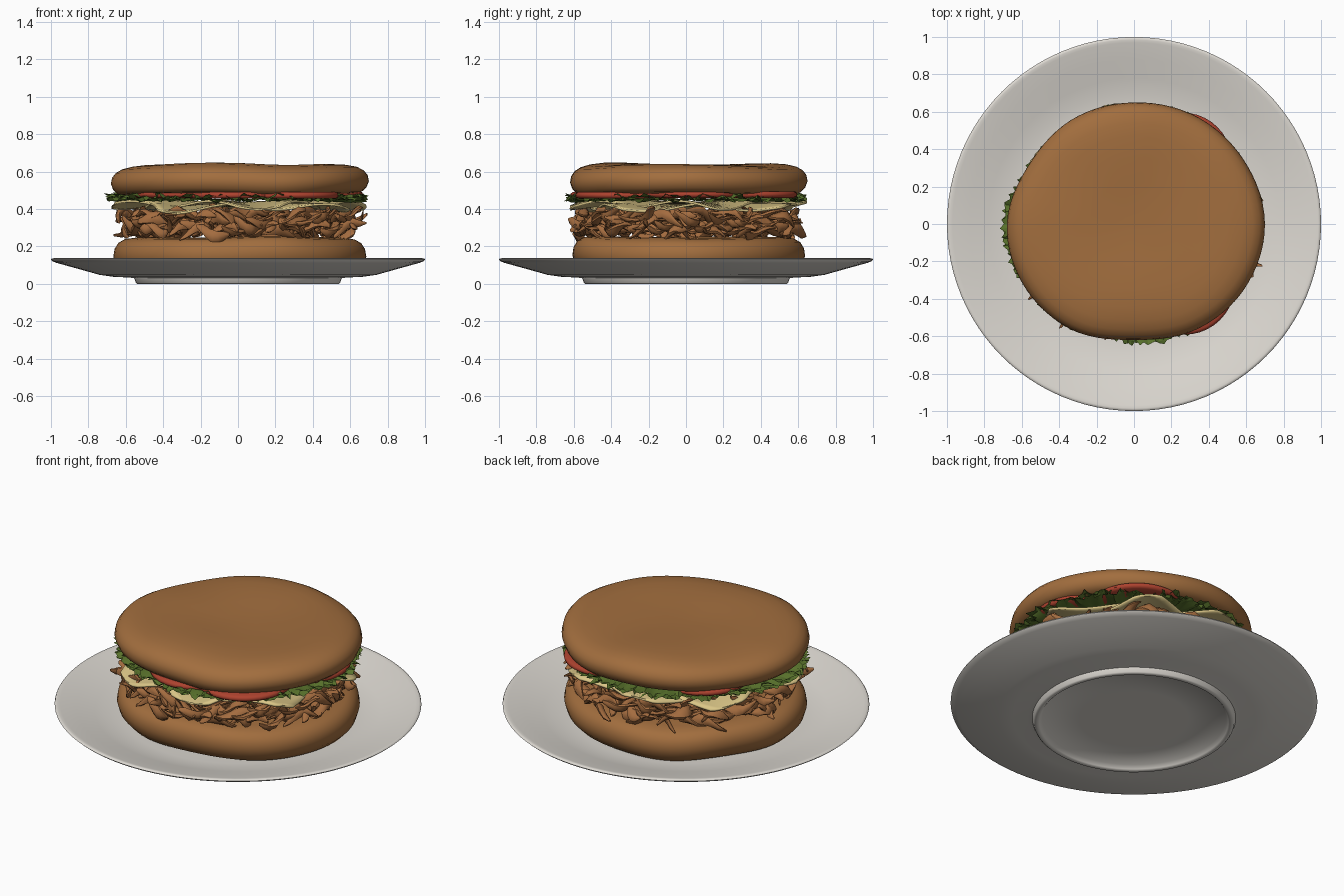
import bpy, bmesh, math, random
from mathutils import Vector, noise

if "Cube" in bpy.data.objects:
    bpy.data.objects.remove(bpy.data.objects["Cube"])

random.seed(7)
TAU = math.tau


def material(name, rgb):
    m = bpy.data.materials.new(name)
    m.diffuse_color = (*rgb, 1)
    m.use_nodes = True
    m.node_tree.nodes["Principled BSDF"].inputs["Base Color"].default_value = m.diffuse_color
    return m


CHINA = material("warm white", (0.72, 0.69, 0.64))
CRUST = material("bun brown", (0.36, 0.155, 0.048))
MEAT = material("meat brown", (0.37, 0.15, 0.05))
CHEESE = material("pale cheese", (0.70, 0.56, 0.24))
GREEN = material("leaf green", (0.10, 0.17, 0.025))
RED = material("tomato red", (0.42, 0.055, 0.028))


def finish(bm, name, mat, angle=40):
    bmesh.ops.recalc_face_normals(bm, faces=bm.faces)
    me = bpy.data.meshes.new(name)
    bm.to_mesh(me)
    bm.free()
    me.materials.append(mat)
    ob = bpy.data.objects.new(name, me)
    bpy.context.collection.objects.link(ob)
    bpy.ops.object.select_all(action='DESELECT')
    ob.select_set(True)
    bpy.context.view_layer.objects.active = ob
    bpy.ops.object.shade_smooth_by_angle(angle=math.radians(angle))
    return ob


def bridge(bm, a, b):
    n = len(a)
    for i in range(n):
        bm.faces.new((a[i], a[(i + 1) % n], b[(i + 1) % n], b[i]))


def lathe(bm, profile, n, place):
    """Closed solid of rings; place(r, z, angle) gives each vertex."""
    rings = [[bm.verts.new(place(r, z, TAU * i / n)) for i in range(n)] for r, z in profile]
    for a, b in zip(rings, rings[1:]):
        bridge(bm, a, b)
    for ring in (rings[0], rings[-1]):
        mid = bm.verts.new(sum((v.co for v in ring), Vector()) / n)
        for i in range(n):
            bm.faces.new((ring[i], ring[(i + 1) % n], mid))


def polar(r, z, a):
    return (r * math.cos(a), r * math.sin(a), z)


# Plate with a recessed foot and a raised rim
plate = bmesh.new()
lathe(plate, [(0.3, 0.025), (0.5, 0.025), (0.515, 0.006), (0.522, 0.0), (0.54, 0.0),
              (0.546, 0.006), (0.555, 0.03), (0.58, 0.034), (0.66, 0.037), (0.74, 0.048),
              (0.85, 0.079), (0.97, 0.112), (0.99, 0.12), (1.0, 0.129), (0.996, 0.136),
              (0.985, 0.137), (0.97, 0.134), (0.88, 0.113), (0.78, 0.085), (0.7, 0.066),
              (0.62, 0.058), (0.3, 0.055)], 96, polar)
finish(plate, "plate", CHINA, 60)

# Uneven bun outline: radius every 30 degrees, smoothly interpolated
OUTLINE = [0.70, 0.68, 0.665, 0.65, 0.65, 0.645, 0.68, 0.675, 0.655, 0.62, 0.655, 0.685]


def outline(a):
    t = a / TAU * 12
    i = int(t)
    f = t - i
    p = [OUTLINE[(i + k) % 12] for k in (-1, 0, 1, 2)]
    return p[1] + 0.5 * f * (p[2] - p[0] + f * (2 * p[0] - 5 * p[1] + 4 * p[2] - p[3]
                                               + f * (3 * (p[1] - p[2]) + p[3] - p[0])))


def bun(name, profile, scale, seed):
    def place(r, z, a):
        rr = r * outline(a) * scale
        x, y = rr * math.cos(a), rr * math.sin(a)
        wave = noise.noise(Vector((x * 2.2, y * 2.2, seed))) * 0.016 * min(1, r * 2)
        return (x, y, z + wave)
    bm = bmesh.new()
    lathe(bm, profile, 80, place)
    return finish(bm, name, CRUST, 70)


bun("bottom_bun", [(0.5, 0.056), (0.86, 0.056), (0.93, 0.07), (0.98, 0.105), (1.0, 0.15),
                   (0.99, 0.19), (0.96, 0.222), (0.91, 0.241), (0.82, 0.249), (0.6, 0.25),
                   (0.3, 0.249)], 0.98, 3.1)
bun("top_bun", [(0.3, 0.478), (0.7, 0.478), (0.88, 0.477), (0.945, 0.484), (0.98, 0.505),
                (1.0, 0.54), (0.99, 0.572), (0.96, 0.598), (0.91, 0.617), (0.83, 0.63),
                (0.72, 0.637), (0.55, 0.637), (0.35, 0.633), (0.15, 0.627)], 1.0, 8.6)


# Shredded meat: bent, tapered strips heaped on the bottom bun
def strip(bm, centre, yaw, length, width, bend, tilt):
    rings = []
    steps, sides = 7, 7
    twist = random.uniform(0, TAU)
    along = Vector((math.cos(yaw), math.sin(yaw), tilt))
    side = Vector((-math.sin(yaw), math.cos(yaw), 0))
    up = Vector((0, 0, 1))
    for k in range(steps):
        t = k / (steps - 1) * 2 - 1
        c = centre + along * (t * length / 2)
        c += side * bend * (t * t - 0.4) + up * 0.018 * math.sin(t * 3 + twist)
        w = width * (1 - 0.72 * abs(t) ** 2.5) * random.uniform(0.8, 1.2)
        spin = twist + t * 0.8
        ring = []
        for i in range(sides):
            a = TAU * i / sides
            u, v = w * math.cos(a), w * 0.55 * math.sin(a)
            ring.append(bm.verts.new(c + side * (u * math.cos(spin) - v * math.sin(spin))
                                     + up * (u * math.sin(spin) + v * math.cos(spin))))
        rings.append(ring)
    for a, b in zip(rings, rings[1:]):
        bridge(bm, a, b)
    bm.faces.new(rings[0])
    bm.faces.new(rings[-1])


meat = bmesh.new()
for count, low, high in ((125, 0.83, 0.96), (70, 0.5, 0.8), (35, 0.05, 0.5)):
    for n in range(count):
        a = TAU * (n + random.uniform(-0.4, 0.4)) / count % TAU
        r = outline(a) * random.uniform(low, high) * 0.97
        z = 0.27 + 0.11 * ((n * 0.618) % 1)
        yaw = a + math.pi / 2 + random.uniform(-0.9, 0.9)
        strip(meat, Vector(polar(r, z, a)), yaw, random.uniform(0.13, 0.23),
              random.uniform(0.024, 0.036), random.uniform(-0.05, 0.05),
              random.uniform(-0.45, 0.45))
finish(meat, "shredded_meat", MEAT, 50)


# Cheese: two thin square slices draped in waves
def cheese(name, half, turn, height, seed):
    bm = bmesh.new()
    bmesh.ops.create_grid(bm, x_segments=28, y_segments=28, size=half)
    for v in bm.verts:
        a = math.atan2(v.co.y, v.co.x) + turn
        r = min(v.co.xy.length, outline(a % TAU) * 1.0)
        x, y = r * math.cos(a), r * math.sin(a)
        drape = 0.02 * math.sin(a * 7 + seed) * (r / 0.6) ** 2
        v.co = (x, y, height + drape - 0.012 * (r / 0.6) ** 4)
    ob = finish(bm, name, CHEESE)
    solid = ob.modifiers.new("thickness", 'SOLIDIFY')
    solid.thickness = 0.012
    solid.offset = 0


cheese("cheese_slice_lower", 0.52, 0.2, 0.418, 0.5)
cheese("cheese_slice_upper", 0.52, 0.2 + math.pi / 4, 0.434, 2.0)


# Lettuce: ruffled leaves with a jagged edge, longest at the left and front
def reach(a):
    def near(c, w):
        d = (a - c + math.pi) % TAU - math.pi
        return math.exp(-(d / w) ** 2)
    return outline(a) - 0.015 + 0.035 * near(math.pi, 0.42) + 0.035 * near(4.85, 0.3)


def lettuce(name, height, ruffle, seed):
    bm = bmesh.new()
    n, rows = 190, [0.3, 0.6, 0.8, 0.9, 0.96, 1.0]
    grid = []
    for k, f in enumerate(rows):
        ring = []
        for i in range(n):
            a = TAU * i / n
            edge = max(0, f - 0.6) / 0.4
            r = reach(a) * f
            if k == len(rows) - 1:
                r += random.uniform(-0.035, 0.012) if i % 2 else random.uniform(-0.01, 0.02)
            z = height + edge * ruffle * (math.sin(a * 23 + seed) + 0.6 * math.sin(a * 41 + seed * 2))
            ring.append(bm.verts.new(polar(r, z + edge * random.uniform(-0.012, 0.012), a)))
        grid.append(ring)
    for a, b in zip(grid, grid[1:]):
        bridge(bm, a, b)
    finish(bm, name, GREEN, 30)


lettuce("lettuce_lower", 0.452, 0.009, 1.0)
lettuce("lettuce_upper", 0.466, 0.011, 4.0)

# Tomato: thick round slices peeking out beneath the top bun
for n, (angle, dist, radius) in enumerate([(-50, 0.42, 0.27), (52, 0.42, 0.265), (-93, 0.36, 0.26),
                                           (5, 0.40, 0.27), (140, 0.37, 0.26), (218, 0.38, 0.26)]):
    cx, cy, z = polar(dist, 0.456 + 0.004 * (n % 2), math.radians(angle))
    bm = bmesh.new()
    lathe(bm, [(radius * 0.6, z), (radius - 0.015, z), (radius - 0.003, z + 0.008),
               (radius, z + 0.018), (radius - 0.004, z + 0.028), (radius - 0.015, z + 0.035),
               (radius * 0.6, z + 0.035)], 40,
          lambda r, h, a: (cx + r * math.cos(a), cy + r * math.sin(a), h))
    finish(bm, f"tomato_slice_{n + 1}", RED, 60)
